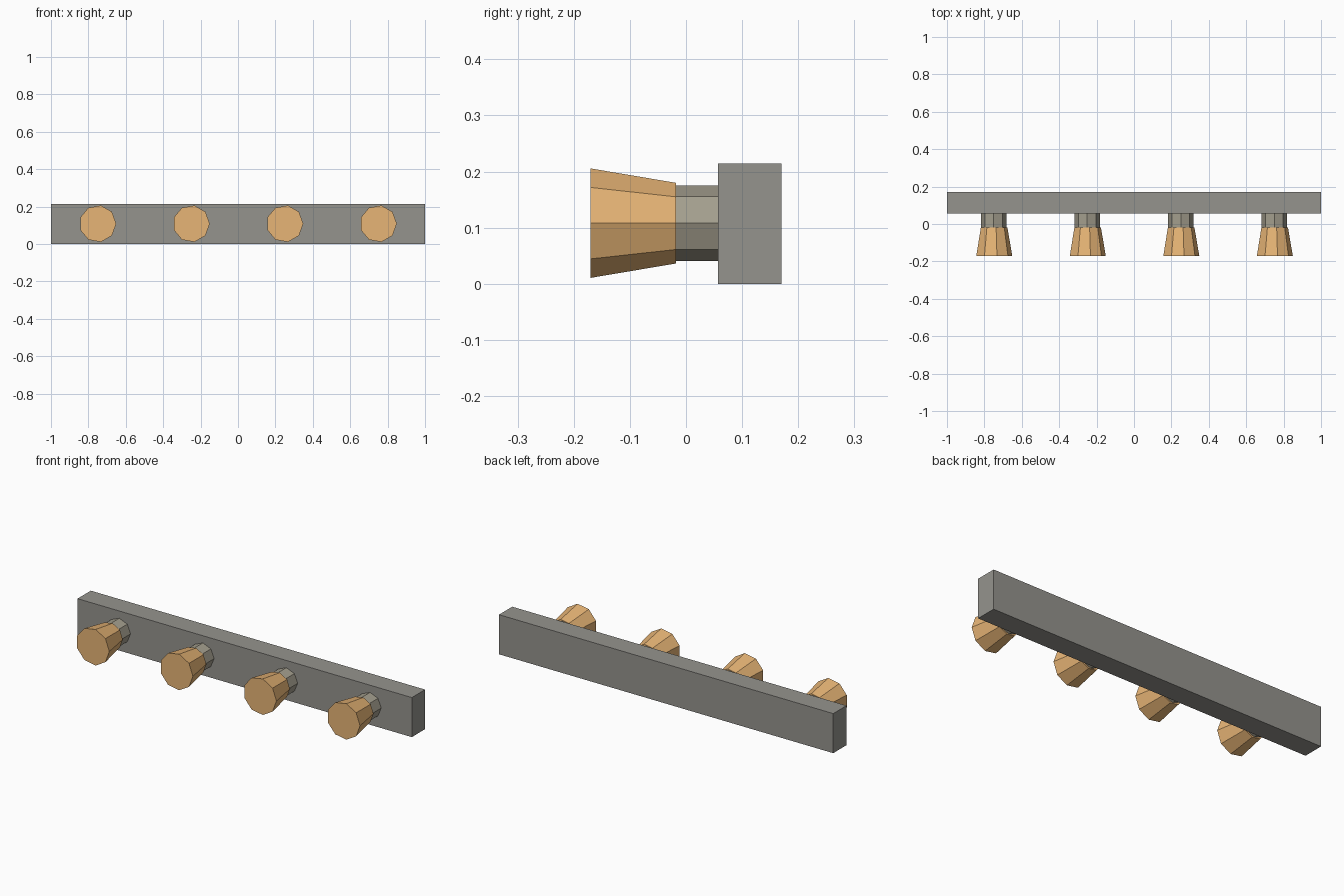
import bpy
from math import pi
from mathutils import Matrix

if "Cube" in bpy.data.objects:
    bpy.data.objects.remove(bpy.data.objects["Cube"])


def material(name, rgb):
    m = bpy.data.materials.new(name)
    m.diffuse_color = (*rgb, 1)
    m.use_nodes = True
    m.node_tree.nodes["Principled BSDF"].inputs["Base Color"].default_value = m.diffuse_color
    return m


wood = material("orange_wood", (0.80, 0.46, 0.18))
grey = material("rail_grey", (0.30, 0.295, 0.27))
neck_grey = material("neck_grey", (0.37, 0.345, 0.27))


def peg_part(name, sides, x, y_front, y_back, r_front, r_back, mat):
    """Faceted cone section along y, with one corner pointing to +x."""
    bpy.ops.mesh.primitive_cone_add(vertices=sides, radius1=r_front, radius2=r_back,
                                    depth=y_back - y_front)
    ob = bpy.context.object
    ob.name = name
    # stand the axis along +y after turning the first corner onto +x
    ob.data.transform(Matrix.Rotation(-pi / 2, 4, 'X') @ Matrix.Rotation(-pi / 2, 4, 'Z'))
    ob.location = (x, (y_front + y_back) / 2, 0.108)
    ob.data.materials.append(mat)


# Wall rail
bpy.ops.mesh.primitive_cube_add(size=1, location=(0, 0.1135, 0.107))
rail = bpy.context.object
rail.name = "rail"
rail.data.transform(Matrix.Diagonal((2, 0.113, 0.214, 1)))
rail.data.materials.append(grey)

# Four pegs: eight-sided neck and nine-sided flared knob
for i in range(4):
    x = -0.75 + 0.5 * i
    peg_part(f"peg_neck_{i + 1}", 8, x, -0.018, 0.057, 0.067, 0.067, neck_grey)
    peg_part(f"peg_knob_{i + 1}", 9, x, -0.17, -0.018, 0.099, 0.073, wood)
